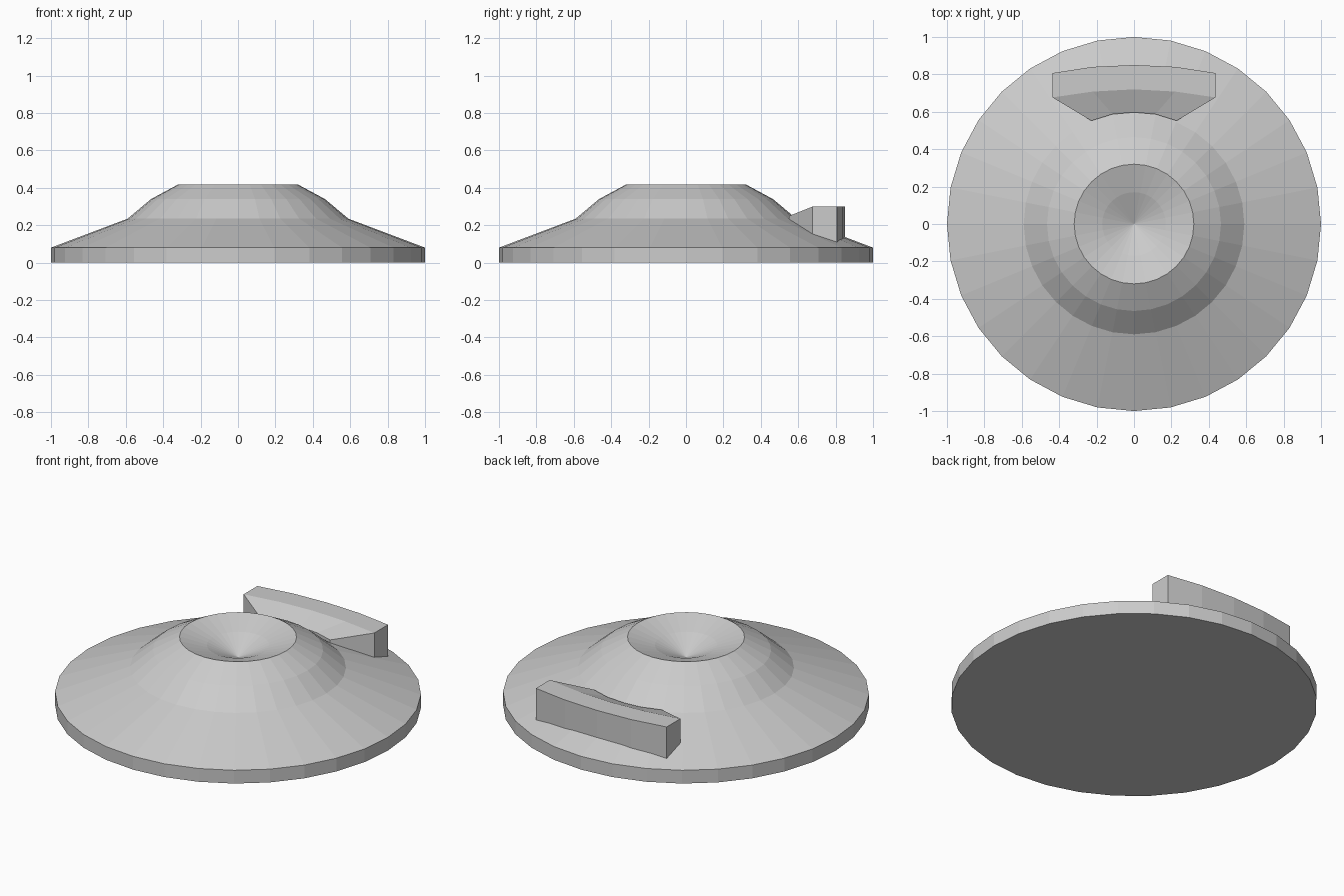
import bpy, bmesh, math

if "Cube" in bpy.data.objects:
    bpy.data.objects.remove(bpy.data.objects["Cube"])


def finish(name, bm):
    bmesh.ops.recalc_face_normals(bm, faces=bm.faces)
    me = bpy.data.meshes.new(name)
    bm.to_mesh(me)
    bm.free()
    ob = bpy.data.objects.new(name, me)
    bpy.context.collection.objects.link(ob)
    return ob


def lathe(name, profile, n):
    # Rings of n points joined by quads; zero-radius ends become a tip
    bm = bmesh.new()
    rings = []
    for r, z in profile:
        rings.append([bm.verts.new((r * math.cos(2 * math.pi * i / n),
                                    r * math.sin(2 * math.pi * i / n), z))
                      for i in range(n if r else 1)])
    bm.faces.new(rings[0])
    for a, b in zip(rings, rings[1:]):
        for i in range(n):
            j = (i + 1) % n
            if len(b) == 1:
                bm.faces.new((a[i], a[j], b[0]))
            else:
                bm.faces.new((a[i], a[j], b[j], b[i]))
    return finish(name, bm)


# Stepped round mound with a dished top
lathe("domed_disc", [(1, 0), (1, 0.08), (0.59, 0.235), (0.465, 0.34),
                     (0.32, 0.418), (0.17, 0.37), (0, 0.295)], 32)

# Curved rear block: five cross-sections, each (y, z) with its own half width
xs_outer = [-0.436, -0.22, 0, 0.22, 0.436]
y_back = [0.807, 0.84, 0.85, 0.84, 0.807]
y_ridge = [0.677, 0.708, 0.72, 0.708, 0.677]
xs_inner = [-0.228, -0.115, 0, 0.115, 0.228]
y_inner = [0.552, 0.587, 0.597, 0.587, 0.552]

bm = bmesh.new()
sections = []
for xo, yb, yr, xi, yi in zip(xs_outer, y_back, y_ridge, xs_inner, y_inner):
    pts = [(xo, yb, 0.09), (xo, yb, 0.30), (xo, yr, 0.30),
           (xi, yi, 0.25), (xi, yi, 0.09), (xo, yr, 0.09)]
    sections.append([bm.verts.new(p) for p in pts])
for a, b in zip(sections, sections[1:]):
    for i in range(6):
        j = (i + 1) % 6
        bm.faces.new((a[i], a[j], b[j], b[i]))
# End caps: flat side plus slanted cheek
for s in (sections[0], sections[-1]):
    bm.faces.new((s[0], s[1], s[2], s[5]))
    bm.faces.new((s[5], s[2], s[3], s[4]))
finish("rear_block", bm)
